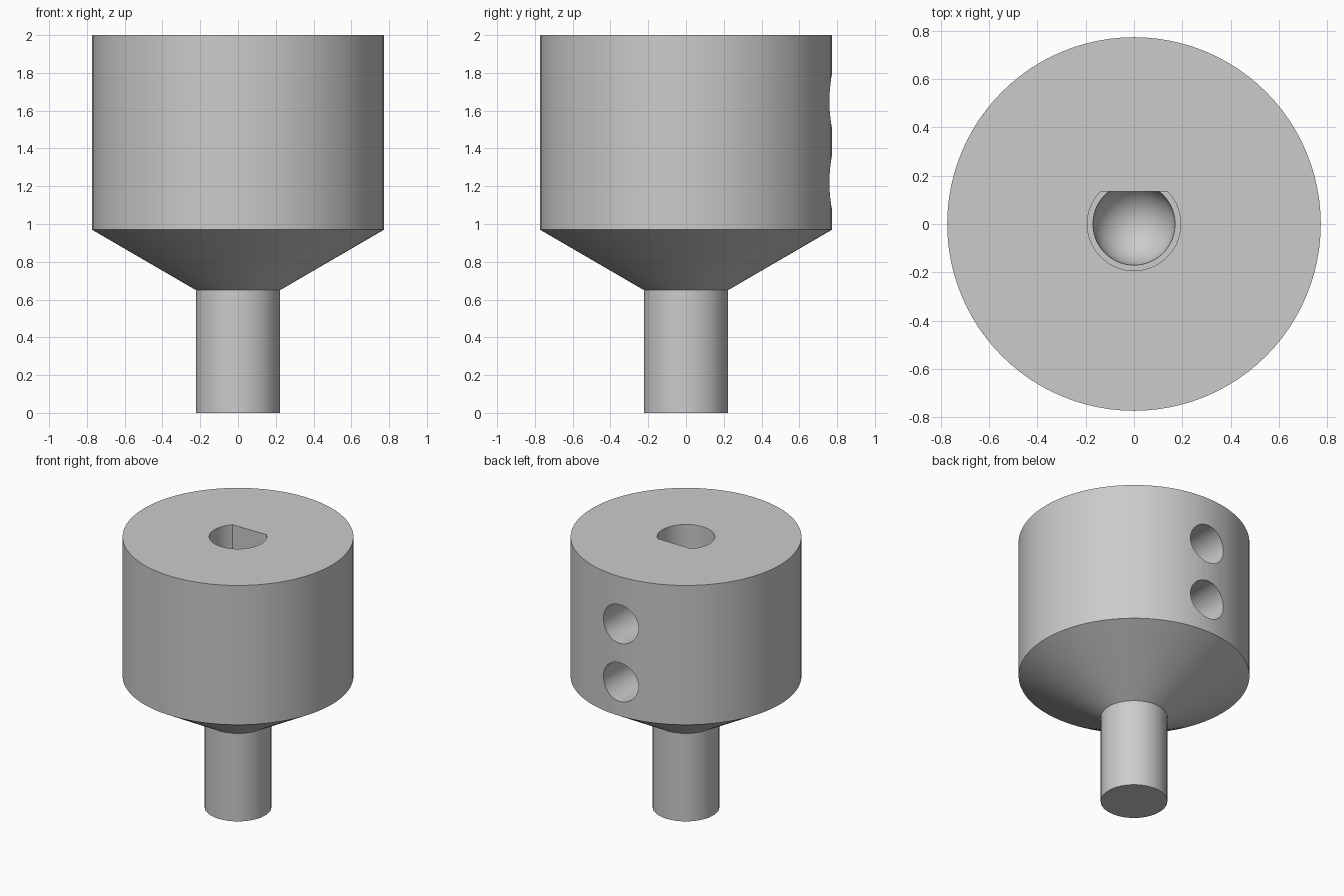
import bpy
import bmesh
from math import pi, sin, cos, radians
from mathutils import Matrix, Vector

cube = bpy.data.objects.get("Cube")
if cube:
    bpy.data.objects.remove(cube, do_unlink=True)

steel = bpy.data.materials.new("grey steel")
steel.use_nodes = True
colour = (0.6, 0.6, 0.6, 1)
steel.diffuse_color = colour
steel.node_tree.nodes["Principled BSDF"].inputs["Base Color"].default_value = colour


def make_object(name, bm):
    bmesh.ops.recalc_face_normals(bm, faces=bm.faces)
    mesh = bpy.data.meshes.new(name)
    bm.to_mesh(mesh)
    bm.free()
    mesh.materials.append(steel)
    obj = bpy.data.objects.new(name, mesh)
    bpy.context.collection.objects.link(obj)
    return obj


def lathe(profile, steps=96):
    """Revolve (radius, height) points around the z axis."""
    bm = bmesh.new()
    verts = [bm.verts.new((r, 0, z)) for r, z in profile]
    edges = [bm.edges.new(pair) for pair in zip(verts, verts[1:])]
    bmesh.ops.spin(bm, geom=verts + edges, cent=(0, 0, 0), axis=(0, 0, 1),
                   angle=2 * pi, steps=steps)
    bmesh.ops.remove_doubles(bm, verts=bm.verts, dist=1e-4)
    return bm


# Turned body: shank, cone and drum
body = make_object("adapter_body", lathe([
    (0, 0), (0.223, 0), (0.223, 0.65), (0.773, 0.97), (0.773, 2), (0, 2)]))

# Bore with a small ledge and a round bottom, flattened on the back
floor, ball = 0.97, 0.17
bowl = [(ball * sin(a), floor - ball * cos(a))
        for a in (radians(9 * i) for i in range(11))]
bm = lathe(bowl + [(0.193, floor), (0.193, 2.1), (0, 2.1)])
cut = bmesh.ops.bisect_plane(bm, geom=bm.verts[:] + bm.edges[:] + bm.faces[:],
                             plane_co=(0, 0.135, 0), plane_no=(0, 1, 0),
                             clear_outer=True)
rim = [e for e in cut["geom_cut"] if isinstance(e, bmesh.types.BMEdge)]
bmesh.ops.contextual_create(bm, geom=rim)
cutters = [make_object("bore_cutter", bm)]

# Two set-screw holes running from the back into the bore
for name, z in (("upper", 1.65), ("lower", 1.22)):
    bm = bmesh.new()
    bmesh.ops.create_cone(
        bm, cap_ends=True, segments=48, radius1=0.143, radius2=0.143, depth=0.9,
        matrix=Matrix.Translation(Vector((0, 0.5, z))) @ Matrix.Rotation(pi / 2, 4, "X"))
    cutters.append(make_object(name + "_screw_hole_cutter", bm))

# Cut the holes
bpy.ops.object.select_all(action="DESELECT")
body.select_set(True)
bpy.context.view_layer.objects.active = body
for cutter in cutters:
    mod = body.modifiers.new(cutter.name, "BOOLEAN")
    mod.operation = "DIFFERENCE"
    mod.solver = "EXACT"
    mod.object = cutter
    bpy.ops.object.modifier_apply(modifier=mod.name)
    bpy.data.objects.remove(cutter, do_unlink=True)

bpy.ops.object.shade_smooth_by_angle(angle=radians(25))
